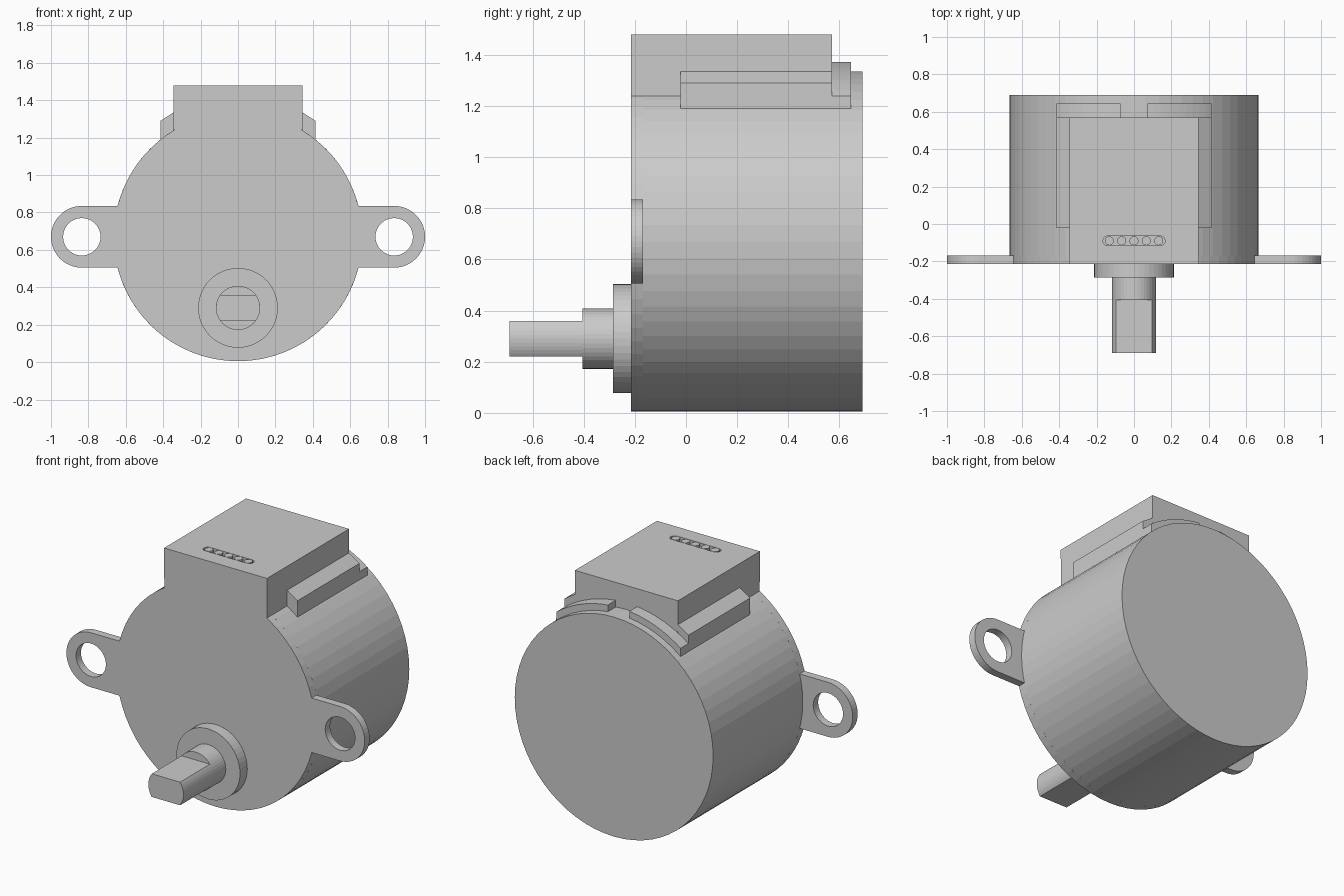
import bpy, bmesh
from math import sin, cos, pi, asin, sqrt
from mathutils import Vector

if "Cube" in bpy.data.objects:
    bpy.data.objects.remove(bpy.data.objects["Cube"])

CZ, R = 0.67, 0.665          # body axis height and radius
FRONT, BACK = -0.215, 0.69


def arc(cx, cy, r, a0=0.0, a1=2 * pi, n=64):
    full = abs(a1 - a0 - 2 * pi) < 1e-6
    return [(cx + r * cos(a0 + (a1 - a0) * i / n), cy + r * sin(a0 + (a1 - a0) * i / n))
            for i in range(n if full else n + 1)]


def prism(name, loops, lo, hi, axis="Y"):
    """Extrude a 2D outline (extra loops are holes) along Y or Z."""
    bm = bmesh.new()
    edges = []
    for loop in loops:
        vs = [bm.verts.new((u, lo, v) if axis == "Y" else (u, v, lo)) for u, v in loop]
        edges += [bm.edges.new((vs[i - 1], vs[i])) for i in range(len(vs))]
    if len(loops) == 1:
        bm.faces.new(vs)
    else:
        bmesh.ops.triangle_fill(bm, edges=edges, use_beauty=True)
    ext = bmesh.ops.extrude_face_region(bm, geom=bm.faces[:], use_keep_orig=True)
    move = Vector((0, hi - lo, 0)) if axis == "Y" else Vector((0, 0, hi - lo))
    bmesh.ops.translate(bm, vec=move,
                        verts=[g for g in ext["geom"] if isinstance(g, bmesh.types.BMVert)])
    bmesh.ops.recalc_face_normals(bm, faces=bm.faces[:])
    me = bpy.data.meshes.new(name)
    bm.to_mesh(me)
    bm.free()
    ob = bpy.data.objects.new(name, me)
    bpy.context.collection.objects.link(ob)
    return ob


# Motor can
prism("motor_can", [arc(0, CZ, R)], -0.168, BACK)

# Front plate with two drilled mounting ears
ex, er = 0.835, 0.165
a = asin(er / R)
outline = (arc(ex, CZ, er, -pi / 2, pi / 2, 24) + arc(0, CZ, R, a, pi - a, 28)
           + arc(-ex, CZ, er, pi / 2, 3 * pi / 2, 24) + arc(0, CZ, R, pi + a, 2 * pi - a, 28))
holes = [arc(s * ex, CZ, 0.1, n=40) for s in (-1, 1)]
prism("mounting_plate", [outline] + holes, FRONT, -0.168)

# Shaft boss, round shaft and double-flatted tip
SZ, sr = 0.29, 0.118
prism("shaft_boss", [arc(0, SZ, 0.213, n=48)], -0.285, FRONT)
prism("shaft", [arc(0, SZ, sr, n=40)], -0.405, -0.285)
f = asin(0.07 / sr)
prism("shaft_flat_tip", [arc(0, SZ, sr, -f, f, 10) + arc(0, SZ, sr, pi - f, pi + f, 10)],
      -0.69, -0.405)

# Cable housing, its underside following the can
bw, top = 0.345, 1.48
b = asin(bw / R)
housing = prism("cable_housing",
                [[(-bw, top), (bw, top)] + arc(0, CZ, R - 0.003, pi / 2 - b, pi / 2 + b, 16)],
                FRONT, 0.57)

# Recessed wire slot in the top of the housing
wy, wr = -0.09, 0.026
slot = prism("wire_slot_cutter", [arc(0.14, wy, wr, -pi / 2, pi / 2, 12)
                                  + arc(-0.14, wy, wr, pi / 2, 3 * pi / 2, 12)],
             top - 0.04, top + 0.05, "Z")
slot.hide_render = True
slot.hide_viewport = True
mod = housing.modifiers.new("wire_slot", "BOOLEAN")
mod.operation, mod.solver, mod.object = "DIFFERENCE", "EXACT", slot

# Wire ends, flush with the housing top
for i in range(5):
    prism(f"wire_end_{i + 1}", [arc(-0.132 + 0.066 * i, wy, wr - 0.002, n=20)],
          top - 0.045, top, "Z")

# Side rails and rear curved clips, mirrored left and right
r_out, x0, x1, n = 0.705, 0.072, 0.415, 10
xs = [x0 + (x1 - x0) * i / n for i in range(n + 1)]
for s, side in ((-1, "left"), (1, "right")):
    rail = [(bw, 1.335), (x1, 1.29), (x1, 1.19), (bw, 1.232)]
    clip = ([(x, CZ + sqrt(r_out ** 2 - x * x)) for x in xs]
            + [(x, CZ + sqrt((R - 0.003) ** 2 - x * x)) for x in reversed(xs)])
    prism(f"side_rail_{side}", [[(s * x, z) for x, z in rail]], -0.022, 0.57)
    prism(f"rear_clip_{side}", [[(s * x, z) for x, z in clip]], 0.57, 0.645)
